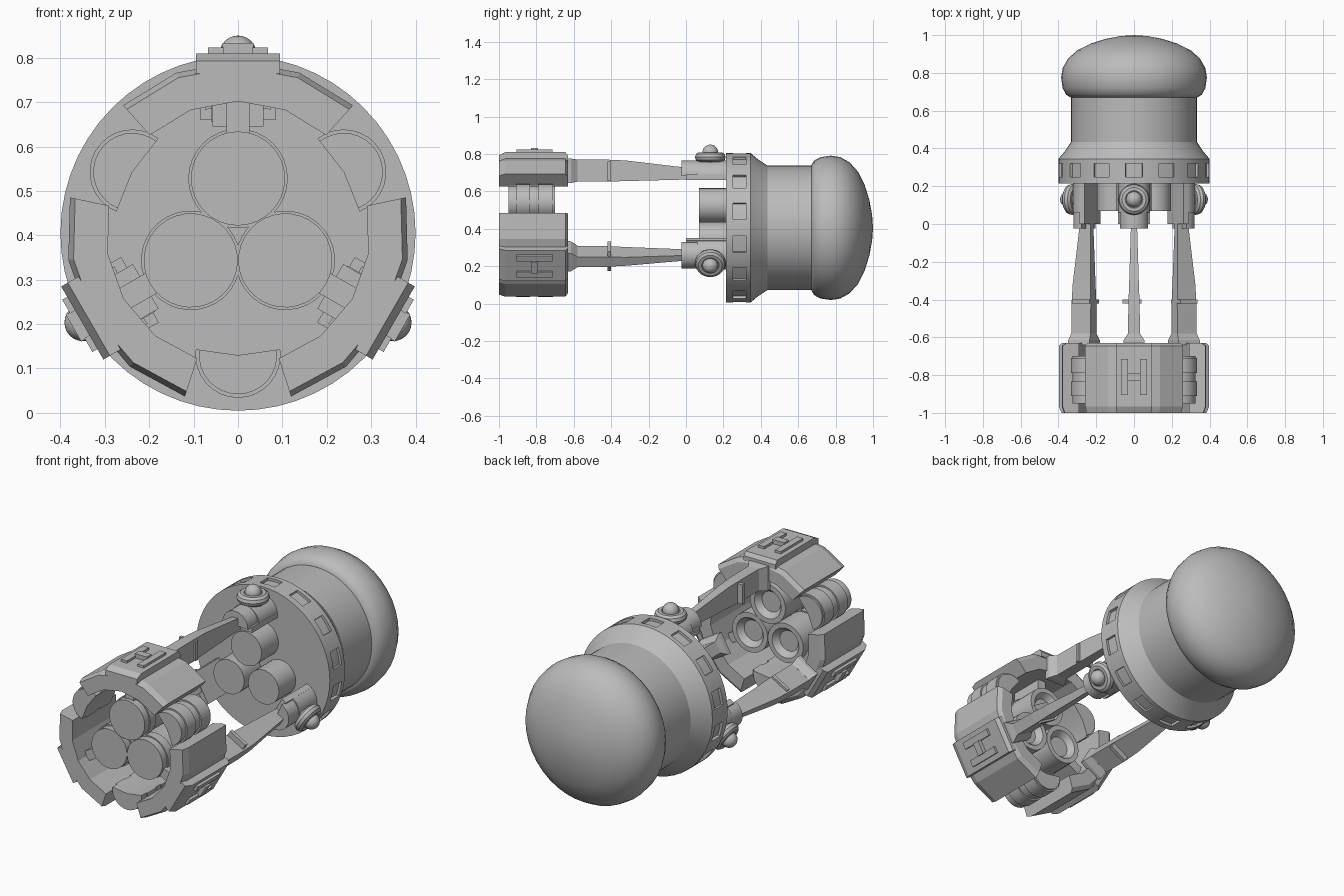
import bpy, bmesh, math
from mathutils import Matrix

if "Cube" in bpy.data.objects:
    bpy.data.objects.remove(bpy.data.objects["Cube"])

AXIS_Z = 0.405
ARMS = (0, 120, 240)
GAPS = (60, 180, 300)

grey = bpy.data.materials.new("plain_grey")
grey.use_nodes = True
grey.diffuse_color = (0.5, 0.5, 0.5, 1)
grey.node_tree.nodes["Principled BSDF"].inputs["Base Color"].default_value = (0.5, 0.5, 0.5, 1)


def finish(name, bm, angles=(0,), smooth=True):
    """Turn a bmesh into one object per angle around the long axis."""
    bmesh.ops.remove_doubles(bm, verts=bm.verts, dist=1e-5)
    bmesh.ops.recalc_face_normals(bm, faces=bm.faces)
    mesh = bpy.data.meshes.new(name)
    bm.to_mesh(mesh)
    bm.free()
    mesh.materials.append(grey)
    if smooth:
        mesh.shade_smooth()
        mesh.set_sharp_from_angle(angle=math.radians(32))
    for i, a in enumerate(angles):
        ob = bpy.data.objects.new(name if len(angles) == 1 else f"{name}_{i + 1}", mesh)
        ob.matrix_world = Matrix.Translation((0, 0, AXIS_Z)) @ Matrix.Rotation(math.radians(a), 4, "Y")
        bpy.context.collection.objects.link(ob)


def lathe(bm, profile, segs=32, span=360, up=0):
    """Spin a closed (radius, y) profile about y; a partial span gets end caps."""
    full = span == 360
    rings = []
    for i in range(segs if full else segs + 1):
        a = math.radians(span * (i / segs - 0.5))
        rings.append([bm.verts.new((r * math.sin(a), y, up + r * math.cos(a))) for r, y in profile])
    n = len(profile)
    for i in range(segs):
        a, b = rings[i], rings[(i + 1) % len(rings)]
        for j in range(n):
            k = (j + 1) % n
            if profile[j][0] == 0 and profile[k][0] == 0:
                continue
            quad = [a[j], a[k], b[k], b[j]]
            if profile[j][0] == 0:
                quad.pop(3)
            elif profile[k][0] == 0:
                quad.pop(2)
            bm.faces.new(quad)
    if not full:
        bm.faces.new(rings[0])
        bm.faces.new(rings[-1])


def loft(bm, sections):
    """Bridge rectangles given as (y, half width, bottom, top)."""
    rings = [[bm.verts.new((x, y, z)) for x, z in ((-w, lo), (w, lo), (w, hi), (-w, hi))]
             for y, w, lo, hi in sections]
    for a, b in zip(rings, rings[1:]):
        for j in range(4):
            k = (j + 1) % 4
            bm.faces.new((a[j], a[k], b[k], b[j]))
    bm.faces.new(rings[0])
    bm.faces.new(rings[-1])


def box(bm, x0, x1, y0, y1, z0, z1):
    geo = bmesh.ops.create_cube(bm, size=1)["verts"]
    for v in geo:
        v.co = ((x0 + x1) / 2 + v.co.x * (x1 - x0), (y0 + y1) / 2 + v.co.y * (y1 - y0),
                (z0 + z1) / 2 + v.co.z * (z1 - z0))


def tube(radius, y0, y1):
    return [(0, y0), (radius, y0), (radius, y1), (0, y1)]


# Main body: collar, cone and neck, with recessed windows around the collar
bm = bmesh.new()
lathe(bm, [(0, 0.215), (0.4, 0.215), (0.4, 0.25), (0.4, 0.32), (0.4, 0.345),
           (0.37, 0.38), (0.333, 0.435), (0.333, 0.69), (0, 0.69)], segs=56)
bmesh.ops.remove_doubles(bm, verts=bm.verts, dist=1e-5)
windows = []
for f in bm.faces:
    c = f.calc_center_median()
    if 0.25 < c.y < 0.32 and math.hypot(c.x, c.z) > 0.39:
        if int(math.degrees(math.atan2(c.x, c.z)) % 360 / 360 * 56 + 1) % 4 < 2:
            windows.append(f)
new = bmesh.ops.extrude_face_region(bm, geom=windows)["geom"]
bmesh.ops.delete(bm, geom=[f for f in windows if f.is_valid], context="FACES_ONLY")
for v in new:
    if isinstance(v, bmesh.types.BMVert):
        v.co.x *= 0.965
        v.co.z *= 0.965
finish("body", bm)

# Rounded cap at the back
bm = bmesh.new()
lathe(bm, [(0, 0.67), (0.335, 0.67), (0.36, 0.685), (0.378, 0.72), (0.386, 0.775), (0.378, 0.825),
           (0.35, 0.875), (0.3, 0.92), (0.23, 0.955), (0.15, 0.98), (0.07, 0.995), (0, 1)], segs=40)
finish("back_cap", bm)

# Short cylinders on the body face
bm = bmesh.new()
lathe(bm, tube(0.092, 0.07, 0.22), up=0.12)
finish("rear_cylinder", bm, ARMS)

# Front cylinders with dished backs, a band and a strut out to the clamp
bm = bmesh.new()
lathe(bm, [(0, -0.95), (0.106, -0.95), (0.106, -0.7), (0.08, -0.7), (0.055, -0.73), (0, -0.73)], up=0.123)
lathe(bm, [(0.1, -0.91), (0.112, -0.91), (0.112, -0.86), (0.1, -0.86)], up=0.123)
box(bm, -0.026, 0.026, -0.93, -0.74, 0.2, 0.31)
finish("front_cylinder", bm, ARMS)

# Curved clamp segments around the front
bm = bmesh.new()
lathe(bm, [(0.297, -1), (0.375, -1), (0.387, -0.965), (0.387, -0.645), (0.365, -0.63), (0.297, -0.63)],
      segs=4, span=84)
finish("clamp_segment", bm, ARMS, smooth=False)

# Raised plate and H-shaped latch on each clamp
bm = bmesh.new()
loft(bm, [(-1, 0.095, 0.36, 0.388), (-0.965, 0.095, 0.36, 0.405),
          (-0.645, 0.095, 0.36, 0.405), (-0.63, 0.095, 0.36, 0.385)])
finish("clamp_plate", bm, ARMS, smooth=False)
bm = bmesh.new()
for s in (-1, 1):
    box(bm, s * 0.05 - 0.018, s * 0.05 + 0.018, -0.905, -0.715, 0.39, 0.418)
box(bm, -0.035, 0.035, -0.83, -0.79, 0.39, 0.428)
finish("clamp_latch", bm, ARMS, smooth=False)

# Half-round pods between the clamps
bm = bmesh.new()
lathe(bm, tube(0.088, -0.95, -0.7), segs=16, span=196, up=0.275)
for y0, y1 in ((-0.91, -0.835), (-0.79, -0.71)):
    lathe(bm, tube(0.096, y0, y1), segs=16, span=196, up=0.275)
finish("side_pod", bm, GAPS)

# Tapered arms with a foot at the clamp and a small cross tab
bm = bmesh.new()
loft(bm, [(-0.64, 0.032, 0.247, 0.365), (-0.43, 0.03, 0.247, 0.365),
          (-0.32, 0.026, 0.25, 0.36), (0, 0.016, 0.258, 0.322)])
loft(bm, [(-0.64, 0.058, 0.24, 0.37), (-0.615, 0.055, 0.24, 0.37), (-0.58, 0.032, 0.247, 0.365)])
box(bm, -0.06, 0.04, -0.42, -0.4, 0.25, 0.355)
finish("arm", bm, ARMS, smooth=False)

# Hubs that hold the arms on the body
bm = bmesh.new()
lathe(bm, tube(0.075, -0.025, 0.07), segs=16, span=190, up=0.285)
lathe(bm, tube(0.085, 0.06, 0.22), segs=16, span=190, up=0.275)
box(bm, -0.085, 0.085, 0.0, 0.22, 0.255, 0.285)
finish("hub", bm, ARMS)

# Ball and ring on top of each hub
bm = bmesh.new()
bmesh.ops.create_cone(bm, cap_ends=True, segments=20, radius1=0.04, radius2=0.04, depth=0.12,
                      matrix=Matrix.Translation((0, 0.13, 0.34)))
bmesh.ops.create_uvsphere(bm, u_segments=20, v_segments=12, radius=0.042,
                          matrix=Matrix.Translation((0, 0.13, 0.403)))
finish("hub_ball", bm, ARMS)
bm = bmesh.new()
ring = [(0.055 + 0.027 * math.cos(t * math.tau / 10), 0.027 * math.sin(t * math.tau / 10)) for t in range(10)]
lathe(bm, ring, segs=28)
bmesh.ops.transform(bm, verts=bm.verts,
                    matrix=Matrix.Translation((0, 0.13, 0.378)) @ Matrix.Rotation(math.pi / 2, 4, "X"))
finish("hub_ring", bm, ARMS)
